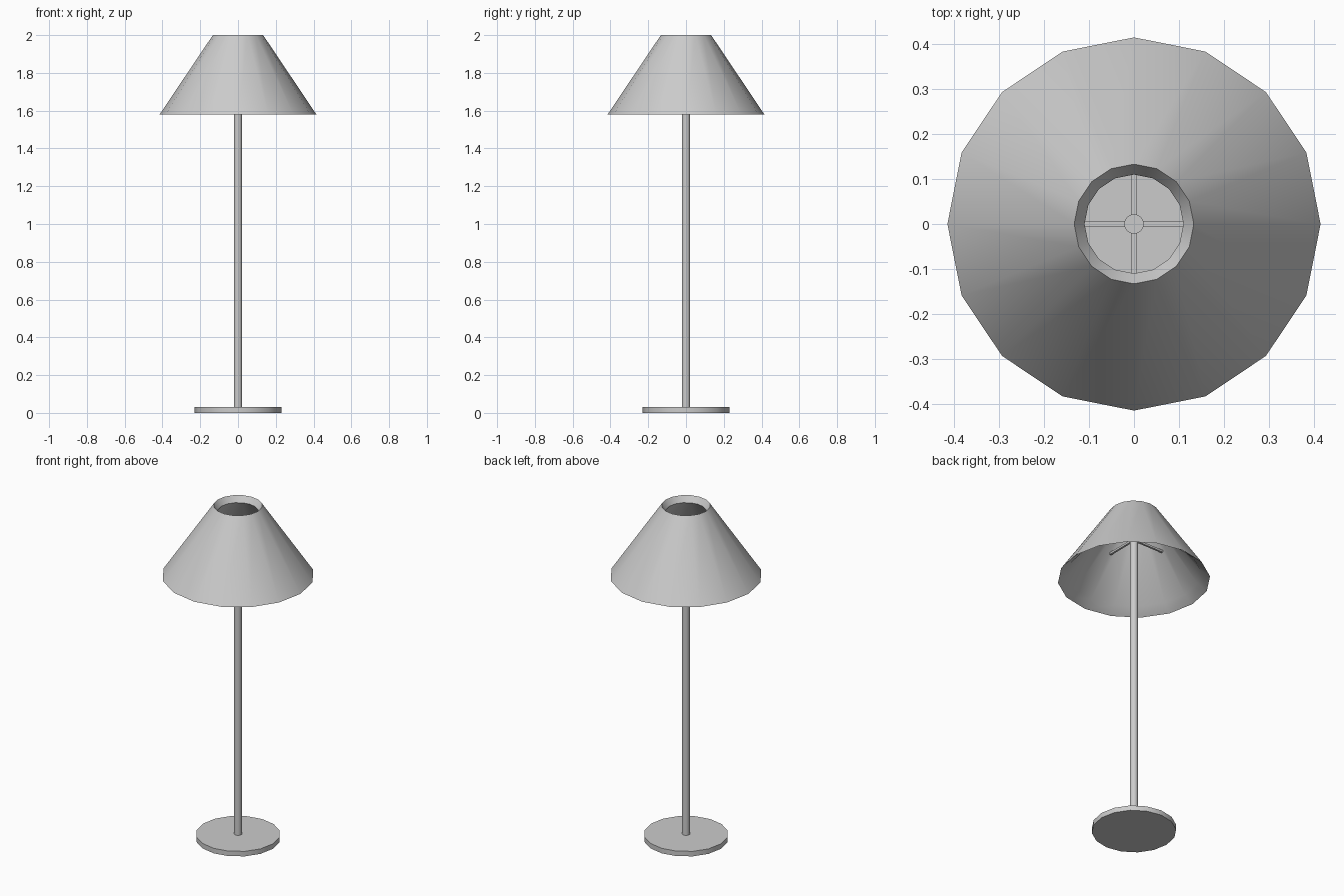
import bpy
import bmesh
import math
from mathutils import Matrix

cube = bpy.data.objects.get("Cube")
if cube:
    bpy.data.objects.remove(cube, do_unlink=True)

SIDES = 16


def make_material(name, colour):
    mat = bpy.data.materials.new(name)
    mat.use_nodes = True
    mat.diffuse_color = colour
    mat.node_tree.nodes["Principled BSDF"].inputs["Base Color"].default_value = colour
    return mat


grey = make_material("light grey", (0.6, 0.6, 0.6, 1))


def finish(name, bm, angle):
    """Turn a bmesh into a named, smooth shaded object."""
    bmesh.ops.recalc_face_normals(bm, faces=bm.faces)
    mesh = bpy.data.meshes.new(name)
    bm.to_mesh(mesh)
    bm.free()
    mesh.materials.append(grey)
    obj = bpy.data.objects.new(name, mesh)
    bpy.context.collection.objects.link(obj)
    bpy.ops.object.select_all(action="DESELECT")
    obj.select_set(True)
    bpy.context.view_layer.objects.active = obj
    bpy.ops.object.shade_smooth_by_angle(angle=math.radians(angle))
    return obj


def lathe(name, profile, sides, closed=False, angle=30):
    """Revolve (radius, height) points; open profiles get flat caps."""
    bm = bmesh.new()
    rings = []
    for r, z in profile:
        turns = [2 * math.pi * i / sides for i in range(sides)]
        rings.append([bm.verts.new((r * math.cos(a), r * math.sin(a), z)) for a in turns])
    pairs = list(zip(rings, rings[1:]))
    if closed:
        pairs.append((rings[-1], rings[0]))
    else:
        bm.faces.new(rings[0])
        bm.faces.new(rings[-1])
    for low, high in pairs:
        for i in range(sides):
            j = (i + 1) % sides
            bm.faces.new((low[i], low[j], high[j], high[i]))
    return finish(name, bm, angle)


# Base disc and pole
lathe("base", [(0.23, 0), (0.23, 0.03)], SIDES)
lathe("pole", [(0.022, 0.03), (0.022, 1.845)], SIDES)

# Hollow shade with bevelled rims sloping inwards
lathe("shade", [(0.415, 1.58), (0.133, 2.0), (0.11, 1.965), (0.363, 1.62)],
      SIDES, closed=True)

# Four spokes joining the pole to the shade
bm = bmesh.new()
inner, outer, thick = 0.015, 0.2, 0.012
for k in range(4):
    place = (Matrix.Rotation(k * math.pi / 2, 4, "Z")
             @ Matrix.Translation(((inner + outer) / 2, 0, 1.83))
             @ Matrix.Diagonal((outer - inner, thick, thick, 1)))
    bmesh.ops.create_cube(bm, size=1, matrix=place)
finish("shade_spokes", bm, 30)
